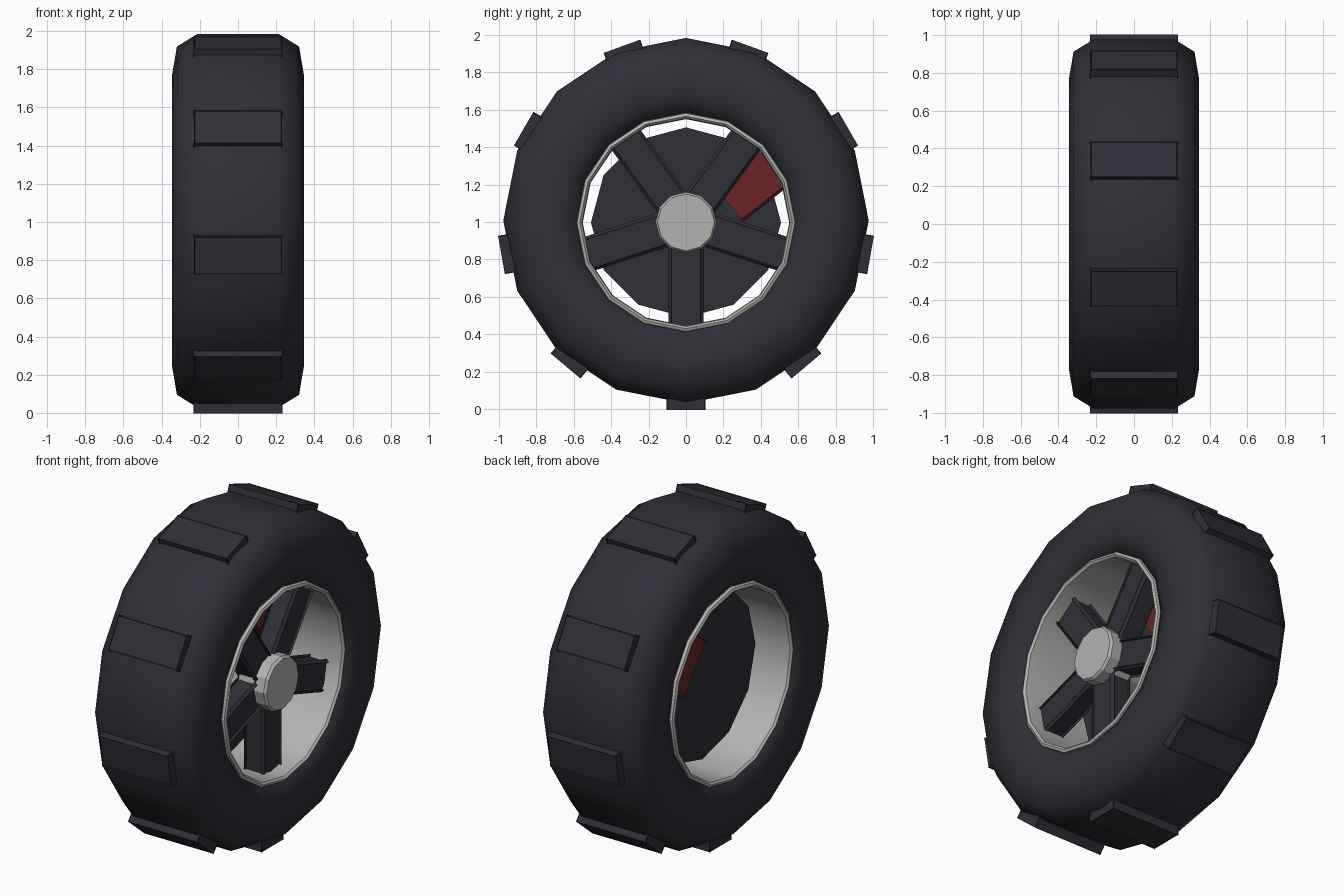
import bpy, bmesh, math
from mathutils import Matrix, Vector

cube = bpy.data.objects.get("Cube")
if cube:
    bpy.data.objects.remove(cube, do_unlink=True)

AXLE = 0.998  # height of the wheel axis


def material(name, color):
    m = bpy.data.materials.new(name)
    m.use_nodes = True
    m.diffuse_color = (*color, 1)
    m.node_tree.nodes["Principled BSDF"].inputs["Base Color"].default_value = (*color, 1)
    return m


rubber = material("dark_rubber", (0.028, 0.029, 0.038))
metal = material("light_metal", (0.45, 0.45, 0.44))
red = material("dark_red", (0.15, 0.018, 0.019))


def finish(name, bm, mat, smooth=None):
    bmesh.ops.recalc_face_normals(bm, faces=bm.faces)
    mesh = bpy.data.meshes.new(name)
    bm.to_mesh(mesh)
    bm.free()
    ob = bpy.data.objects.new(name, mesh)
    bpy.context.collection.objects.link(ob)
    mesh.materials.append(mat)
    if smooth:
        bpy.ops.object.select_all(action="DESELECT")
        ob.select_set(True)
        bpy.context.view_layer.objects.active = ob
        bpy.ops.object.shade_smooth_by_angle(angle=math.radians(smooth))
    return ob


def lathe(name, profile, sides, mat, smooth=None, height=AXLE, ring=True):
    """Turn an (x, radius) profile around the x axis; ring closes the section, else ends are capped."""
    bm = bmesh.new()
    rows = []
    for i in range(sides):
        a = math.tau * i / sides
        rows.append([bm.verts.new((x, r * math.sin(a), height + r * math.cos(a))) for x, r in profile])
    count = len(profile)
    for i in range(sides):
        a, b = rows[i], rows[(i + 1) % sides]
        for j in range(count if ring else count - 1):
            k = (j + 1) % count
            bm.faces.new((a[j], a[k], b[k], b[j]))
    if not ring:
        bm.faces.new([row[0] for row in rows])
        bm.faces.new([row[-1] for row in rows])
    return finish(name, bm, mat, smooth)


def block(name, x, side, radial, angle, mat, bevel=0.0):
    """Box given by its ranges along x, sideways and outward; angle turns it from straight down towards +y."""
    bm = bmesh.new()
    bmesh.ops.create_cube(bm, size=1)
    ranges = (x, side, radial)
    for v in bm.verts:
        v.co = Vector([lo if c < 0 else hi for c, (lo, hi) in zip(v.co, ranges)])
        v.co.z = -v.co.z
    if bevel:
        bmesh.ops.bevel(bm, geom=bm.edges[:], offset=bevel, segments=1, affect="EDGES")
    turn = Matrix.Rotation(math.radians(angle), 4, "X")
    bmesh.ops.transform(bm, matrix=Matrix.Translation((0, 0, AXLE)) @ turn, verts=bm.verts)
    return finish(name, bm, mat)


# Tyre: mirrored half section, sitting slightly above the axle line
half = [(0.215, 0.977), (0.32, 0.912), (0.345, 0.765), (0.335, 0.66), (0.295, 0.575)]
lathe("tyre", half + [(-x, r) for x, r in reversed(half)], 16, rubber, 80, AXLE + 0.009)

# Tread blocks
for i in range(9):
    block(f"tread_block_{i + 1}", (-0.23, 0.23), (-0.1, 0.1), (0.91, 0.998), 40 * i, rubber, 0.004)

# Open rim tube with rounded lips
lip = [(0.285, 0.588), (0.315, 0.583), (0.322, 0.568), (0.31, 0.556), (0.25, 0.552)]
lathe("rim", lip + [(-x, r) for x, r in reversed(lip)], 16, metal, 35)

# Hub with a chamfered cap
lathe("hub", [(-0.06, 0.14), (0.1, 0.16), (0.285, 0.163), (0.3, 0.152)], 12, metal, ring=False)

# Spokes
for i in range(5):
    block(f"spoke_{i + 1}", (0.11, 0.22), (-0.078, 0.078), (0.1, 0.56), 72 * i, rubber, 0.016)

# Brake disc and caliper
lathe("brake_disc", [(-0.11, 0.508), (-0.05, 0.508)], 12, rubber, ring=False)
block("brake_caliper", (-0.2, 0.04), (-0.17, 0.15), (0.257, 0.53), 128, red, 0.015)
